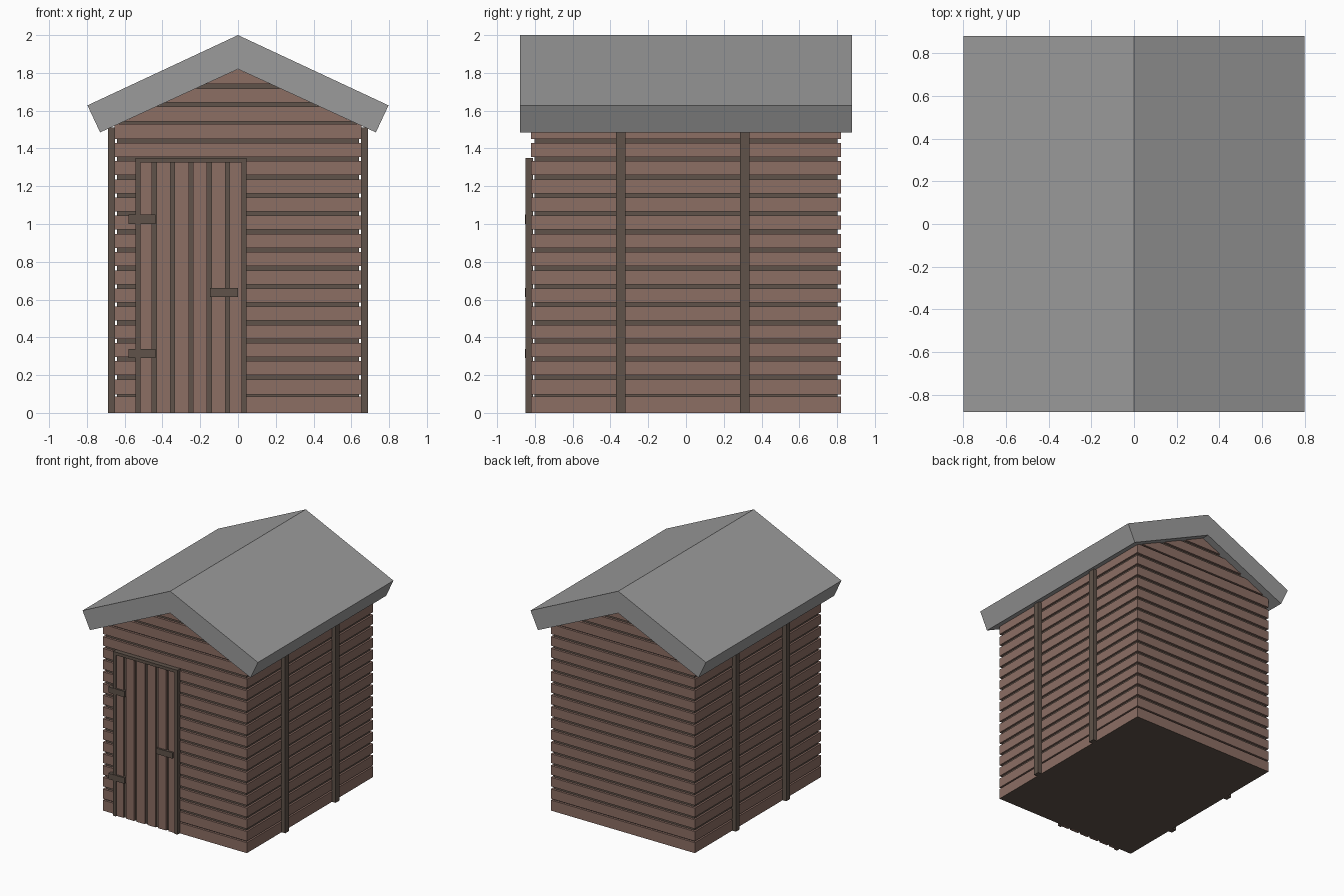
import bpy, bmesh

if "Cube" in bpy.data.objects:
    bpy.data.objects.remove(bpy.data.objects["Cube"])


def material(name, rgb):
    m = bpy.data.materials.new(name)
    m.diffuse_color = (*rgb, 1)
    m.use_nodes = True
    m.node_tree.nodes["Principled BSDF"].inputs["Base Color"].default_value = m.diffuse_color
    return m


WOOD = material("brown wood", (0.262, 0.157, 0.127))
TRIM = material("dark trim", (0.115, 0.086, 0.068))
ROOF = material("grey roofing", (0.33, 0.33, 0.33))


def finish(name, bm, *mats):
    bmesh.ops.recalc_face_normals(bm, faces=bm.faces)
    me = bpy.data.meshes.new(name)
    bm.to_mesh(me)
    bm.free()
    for m in mats:
        me.materials.append(m)
    ob = bpy.data.objects.new(name, me)
    bpy.context.collection.objects.link(ob)
    return ob


def prism(name, outline, y0, y1, mat):
    """Extrude an x-z outline along y."""
    bm = bmesh.new()
    face = bm.faces.new([bm.verts.new((x, y0, z)) for x, z in outline])
    ext = bmesh.ops.extrude_face_region(bm, geom=[face])["geom"]
    verts = [v for v in ext if isinstance(v, bmesh.types.BMVert)]
    bmesh.ops.translate(bm, verts=verts, vec=(0, y1 - y0, 0))
    return finish(name, bm, mat)


def box(name, x0, x1, y0, y1, z0, z1, mat):
    return prism(name, [(x0, z0), (x1, z0), (x1, z1), (x0, z1)], y0, y1, mat)


# Plank walls: stacked rectangular rings with dark recessed grooves,
# narrowing under the roof to form the gables
SLOPE, APEX = 0.459, 1.82
HX, HY, DEPTH_X, DEPTH_Y = 0.655, 0.82, 0.015, 0.018
knee = APEX - SLOPE * HX
levels = [(0.0, False)]
for k in range(18):
    zc = 0.092 + 0.0963 * k
    h = 0.006 if k in (0, 15) else 0.011
    if zc - h > knee and levels[-1][0] < knee:
        levels.append((knee, False))
    levels += [(zc - h, False), (zc - h, True), (zc + h, True), (zc + h, False)]
levels.append((APEX - 0.003, False))

bm = bmesh.new()
rings = []
for z, inner in levels:
    x = min(HX - DEPTH_X * inner, (APEX - z) / SLOPE)
    y = HY - DEPTH_Y * inner
    rings.append([bm.verts.new((sx * x, sy * y, z))
                  for sx, sy in ((-1, -1), (1, -1), (1, 1), (-1, 1))])
for i in range(len(rings) - 1):
    a, b = rings[i], rings[i + 1]
    groove = levels[i][1] and levels[i + 1][1]
    for j in range(4):
        n = (j + 1) % 4
        f = bm.faces.new((a[j], a[n], b[n], b[j]))
        f.material_index = int(groove)
floor = bm.faces.new(rings[0][::-1])
floor.material_index = 1
bm.faces.new(rings[-1])
finish("plank_walls", bm, WOOD, TRIM)

# Pitched roof
prism("roof", [(0, 2), (0.797, 1.628), (0.73, 1.485), (0, 1.82),
               (-0.73, 1.485), (-0.797, 1.628)], -0.88, 0.88, ROOF)

# Upright battens on both sides
for side, s in (("left", -1), ("right", 1)):
    for place, y in (("front", -0.345), ("back", 0.31)):
        xs = sorted((s * 0.65, s * 0.688))
        box(f"{side}_{place}_batten", *xs, y - 0.025, y + 0.025, 0, 1.51, TRIM)

# Door frame
prism("door_frame", [(-0.543, 0), (-0.543, 1.35), (0.045, 1.35), (0.045, 0),
                     (0.018, 0), (0.018, 1.325), (-0.516, 1.325), (-0.516, 0)],
      -0.81, -0.85, TRIM)

# Door backing and vertical door planks
box("door_backing", -0.52, 0.02, -0.824, -0.81, 0, 1.33, TRIM)
edges = [-0.517] + [-0.443 + 0.097 * k for k in range(5)] + [0.019]
for k in range(6):
    left = edges[k] + (0.011 if k else 0)
    right = edges[k + 1] - (0.011 if k < 5 else 0)
    box(f"door_plank_{k + 1}", left, right, -0.838, -0.815, 0, 1.326, WOOD)

# Hinges and latch
for name, x0, x1, z in (("lower_hinge", -0.58, -0.436, 0.315),
                        ("upper_hinge", -0.58, -0.436, 1.025),
                        ("latch", -0.147, 0.0, 0.638)):
    box(name, x0, x1, -0.853, -0.815, z - 0.024, z + 0.024, TRIM)
